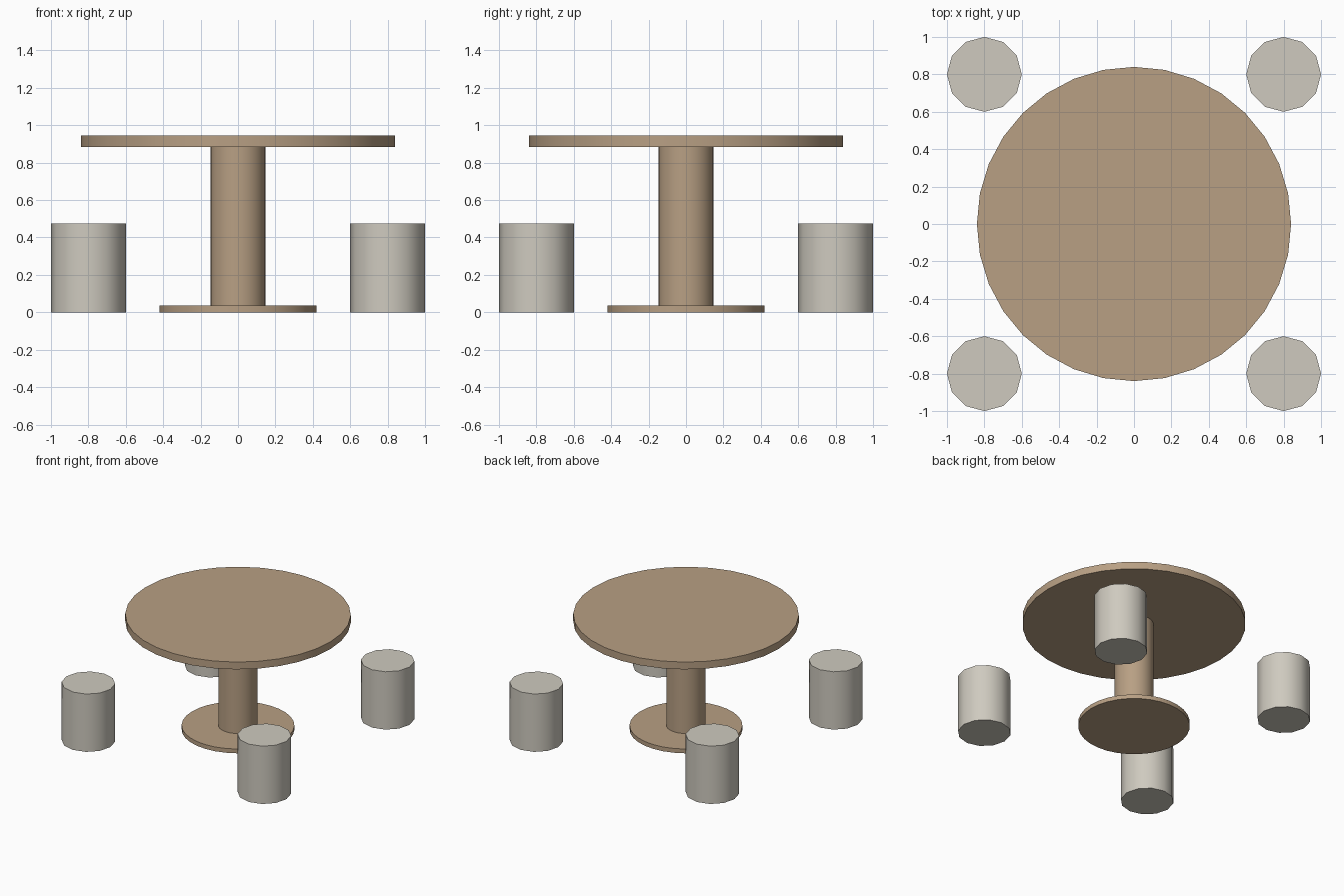
import bpy
import math

if "Cube" in bpy.data.objects:
    bpy.data.objects.remove(bpy.data.objects["Cube"])


def material(name, color):
    mat = bpy.data.materials.new(name)
    mat.diffuse_color = (*color, 1.0)
    mat.use_nodes = True
    mat.node_tree.nodes["Principled BSDF"].inputs["Base Color"].default_value = mat.diffuse_color
    return mat


wood = material("wood", (0.48, 0.35, 0.23))
stone = material("stone", (0.62, 0.59, 0.52))


def drum(name, radius, z0, z1, sides, mat, x=0.0, y=0.0):
    """Upright capped cylinder from z0 to z1."""
    bpy.ops.mesh.primitive_cylinder_add(
        vertices=sides, radius=radius, depth=z1 - z0,
        location=(x, y, (z0 + z1) / 2))
    obj = bpy.context.object
    obj.name = name
    obj.data.materials.append(mat)
    bpy.ops.object.shade_smooth_by_angle(angle=math.radians(40))
    return obj


# Pedestal table
drum("table_base", 0.42, 0.0, 0.035, 32, wood)
drum("table_column", 0.147, 0.035, 0.885, 32, wood)
drum("table_top", 0.84, 0.885, 0.945, 32, wood)

# Four stools at the corners
for side_y, row in ((-1, "front"), (1, "back")):
    for side_x, col in ((-1, "left"), (1, "right")):
        drum(f"{row}_{col}_stool", 0.2, 0.0, 0.475, 12, stone,
             0.8 * side_x, 0.8 * side_y)
